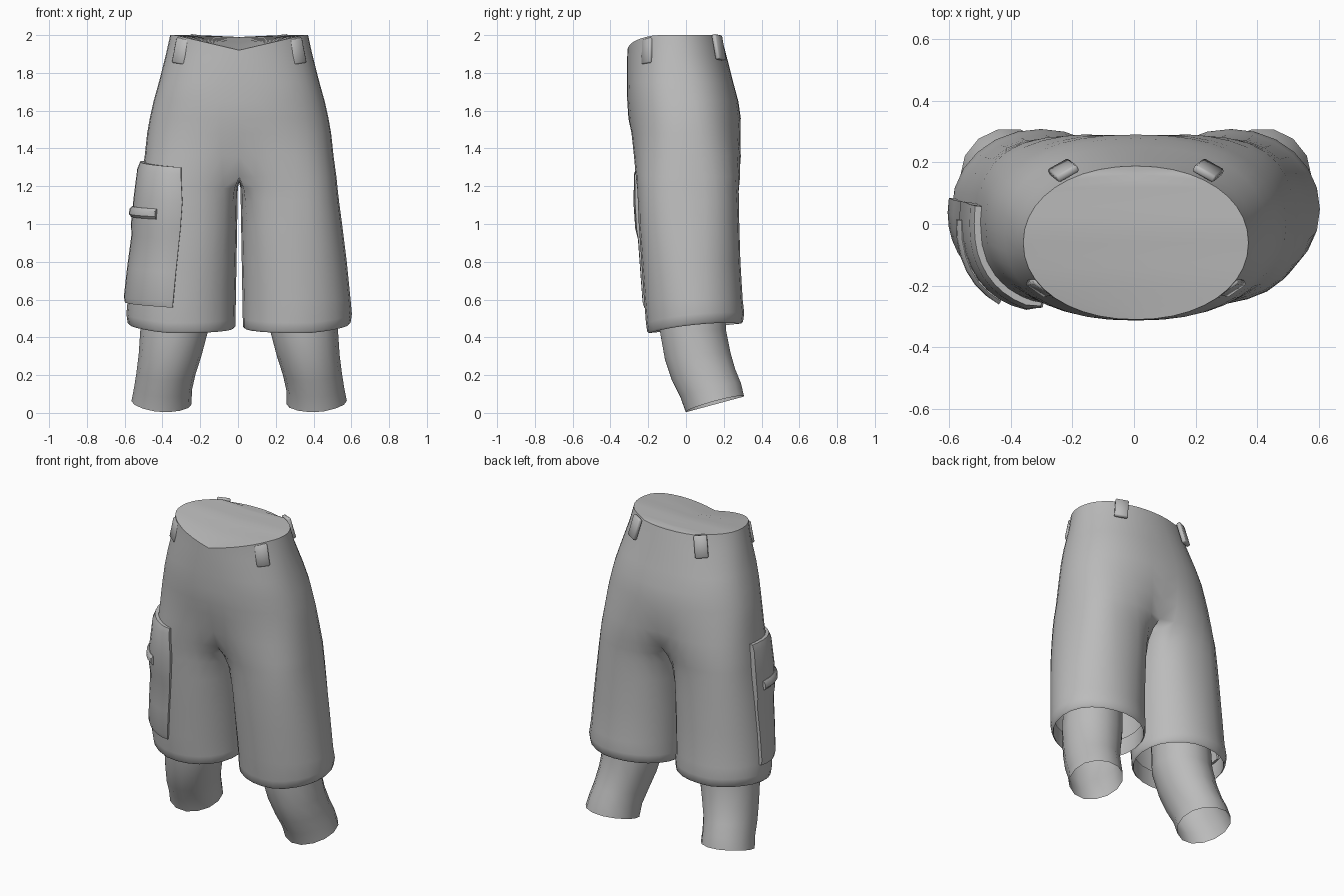
import bpy, bmesh, math
from mathutils import Vector, Matrix

if "Cube" in bpy.data.objects:
    bpy.data.objects.remove(bpy.data.objects["Cube"])

SHIFT = 0.006
fabric = bpy.data.materials.new("grey_fabric")
fabric.diffuse_color = (0.5, 0.5, 0.5, 1)
fabric.use_nodes = True
fabric.node_tree.nodes["Principled BSDF"].inputs["Base Color"].default_value = fabric.diffuse_color

# height, outer half width, front y, back y, blend from pelvis (0) to leg (1)
PROFILE = [
    (2.00, .365, -.31, .188, 0), (1.90, .387, -.312, .212, 0), (1.75, .425, -.313, .25, 0),
    (1.65, .453, -.311, .277, 0), (1.56, .473, -.305, .29, 0), (1.48, .487, -.297, .297, .08),
    (1.36, .50, -.293, .308, .25), (1.25, .515, -.283, .304, .5), (1.19, .521, -.272, .294, .68),
    (1.12, .529, -.26, .285, .88), (1.00, .545, -.25, .282, 1), (.80, .570, -.236, .288, 1),
    (.60, .590, -.222, .30, 1), (.50, .597, -.212, .308, 1), (.455, .59, -.206, .302, 1)]
ARC, INNER = 20, 4
CROTCH = 1.25


def power(v, p):
    return math.copysign(abs(v) ** p, v)


def params(z):
    for a, b in zip(PROFILE, PROFILE[1:]):
        if z >= b[0]:
            f = (a[0] - z) / (a[0] - b[0])
            return [p + (q - p) * f for p, q in zip(a, b)]
    return PROFILE[-1]


def leg_point(deg, z):
    _, X, yf, yb, w = params(z)
    gap = .006 + .014 * max(0, (CROTCH - z) / .8)
    p = .8 + .18 * min(1, max(0, (1.2 - z) / .6))
    t = math.radians(deg)
    x = (X + gap) / 2 + (X - gap) / 2 * power(math.sin(t), p)
    return Vector((x, (yf + yb) / 2 - (yb - yf) / 2 * power(math.cos(t), p), z))


def surface(s, z):
    """Point on the outer side, s = 0 front centre to 1 back centre."""
    _, X, yf, yb, w = params(z)
    t = math.pi * s
    p = .95 if z > 1.8 else .85
    pelvis = Vector((X * abs(math.sin(t)) ** p,
                     (yf + yb) / 2 - (yb - yf) / 2 * power(math.cos(t), p), z))
    return pelvis.lerp(leg_point(-60 + 300 * s, z), w)


def finish(name, bm, mirror=False, angle=40):
    bmesh.ops.recalc_face_normals(bm, faces=bm.faces)
    me = bpy.data.meshes.new(name)
    bm.to_mesh(me)
    bm.free()
    me.materials.append(fabric)
    ob = bpy.data.objects.new(name, me)
    bpy.context.collection.objects.link(ob)
    ob.location.x = SHIFT
    bpy.ops.object.select_all(action='DESELECT')
    ob.select_set(True)
    bpy.context.view_layer.objects.active = ob
    if mirror:
        # mirror about the centre plane of the garment
        m = ob.modifiers.new("mirror", 'MIRROR')
        m.use_clip = True
        m.merge_threshold = .002
    bpy.ops.object.shade_smooth_by_angle(angle=math.radians(angle))
    return ob


def skin(bm, a, b, closed):
    n = len(a)
    for i in range(n if closed else n - 1):
        j = (i + 1) % n
        bm.faces.new((a[i], a[j], b[j], b[i]))


# Shorts: open half rings for the pelvis, closed rings for the leg
bm = bmesh.new()
prev = None
rim = []
for z in [r[0] for r in PROFILE]:
    pts = [surface(i / ARC, z) for i in range(ARC + 1)]
    if z >= CROTCH:
        pts[0].x = pts[-1].x = 0
        for p in pts:
            front = p.y < -.06
            dip = max(0, 1 - p.x / .34) if front else 0
            if z > 1.95:      # waist dips to a point at the front
                p.z -= .08 * dip + (.01 if p.y > .15 else 0)
            elif z > 1.85:
                p.z -= .04 * dip
    if z == CROTCH:
        a, b = pts[0], pts[-1]
        pts += [b.lerp(a, k / INNER) - Vector((0, 0, .03 * math.sin(math.pi * k / INNER)))
                for k in range(1, INNER)]
    elif z < CROTCH:
        pts += [leg_point(240 + 60 * k / INNER, z) for k in range(1, INNER)]
        if z <= .5:           # hem is lower in front
            for p in pts:
                p.z += .10 * (p.y + .1) - .012 + .02 * max(0, (p.x - .4) / .2)
    row = [bm.verts.new(p) for p in pts]
    if prev:
        skin(bm, prev, row, len(prev) > ARC + 1)
    else:
        rim = row
    prev = row
# turned-in hem
centre = Vector((.305, .045, 0))
hem = prev
for scale, z in ((.965, -.010), (.955, .01), (.96, .10)):
    row = []
    for v in hem:
        p = centre + (v.co - centre) * scale
        p.z = v.co.z + z
        row.append(bm.verts.new(p))
    skin(bm, prev, row, True)
    prev = row
# waist cap
mid = [rim[0]] + [bm.verts.new((0, v.co.y, 1.92 + .07 * min(1, (v.co.y + .31) / .3)))
                  for v in rim[1:-1]] + [rim[-1]]
for i in range(ARC):
    quad = list(dict.fromkeys((rim[i], rim[i + 1], mid[i + 1], mid[i])))
    bm.faces.new(quad)
finish("shorts", bm, mirror=True, angle=60)

# Lower legs, open at the bottom: height, centre x, centre y, radius x, radius y
LEG = [(.72, .33, .03, .175, .175), (.44, .343, .036, .18, .18), (.30, .366, .062, .166, .178),
       (.20, .388, .093, .156, .172), (.12, .403, .13, .153, .164), (.045, .411, .153, .159, .158)]
bm = bmesh.new()
prev = None
for z, cx, cy, rx, ry in LEG:
    row = []
    for i in range(14):
        t = 2 * math.pi * i / 14
        tilt = min(1, max(0, (.44 - z) / .38))
        zz = z + tilt * (.27 * ry * math.sin(t) + .018 * max(0, math.cos(t)))
        row.append(bm.verts.new((cx + rx * math.cos(t), cy + ry * math.sin(t), zz)))
    if prev:
        skin(bm, prev, row, True)
    else:
        bm.faces.new(row)
    prev = row
finish("lower_legs", bm, mirror=True)


def wrap_panel(name, s0, s1, z0, z1, rise, layers, slant=0, edge=1, nu=10):
    """Padded panel on the left side that follows the shorts; layers = (height fraction, thickness)."""
    bm = bmesh.new()
    grids = []
    for depth in (0, 1):
        grid = []
        for v, thick in layers:
            row = []
            for i in range(nu + 1):
                u = i / nu
                a = s0 - slant * (v - .5)
                s = a + (s1 - a) * u
                z = z0 + (z1 - z0) * v + rise * u
                p = surface(s, z)
                d = surface(s + .01, z) - surface(s - .01, z)
                n = Vector((-d.y, d.x, 0)).normalized()
                if n.dot(p - Vector((.25, .03, z))) < 0:
                    n = -n
                p += n * (thick * (edge if i == 0 else 1) if depth else -.015)
                row.append(bm.verts.new((-p.x, p.y, p.z)))
            grid.append(row)
        grids.append(grid)
    for grid in grids:
        for a, b in zip(grid, grid[1:]):
            skin(bm, a, b, False)
    inner, outer = grids
    for k in (0, -1):
        skin(bm, inner[k], outer[k], False)
        skin(bm, [r[k] for r in inner], [r[k] for r in outer], False)
    return finish(name, bm)


# Cargo pocket with a fuller flap, and its closing strap
wrap_panel("cargo_pocket", .217, .53, .557, 1.30, .033,
           [(0, .014), (.04, .022), (.25, .020), (.48, .018), (.56, .028), (.75, .032),
            (.95, .030), (1, .020)], slant=.025, edge=.5)
wrap_panel("pocket_strap", .30, .50, 1.025, 1.08, .015,
           [(0, .034), (.25, .046), (.75, .046), (1, .034)], nu=6)


# Belt loops: position, turn about z, lean, roll
def belt_loop(name, pos, turn, lean, roll):
    bm = bmesh.new()
    bmesh.ops.create_cube(bm, size=1)
    bmesh.ops.scale(bm, vec=(.078, .026, .135), verts=bm.verts)
    bmesh.ops.bevel(bm, geom=list(bm.edges), offset=.006, segments=1, affect='EDGES')
    rot = (Matrix.Rotation(turn, 4, 'Z') @ Matrix.Rotation(lean, 4, 'X')
           @ Matrix.Rotation(roll, 4, 'Y'))
    bmesh.ops.transform(bm, matrix=Matrix.Translation(pos) @ rot, verts=bm.verts)
    finish(name, bm, angle=50)


for side, label in ((1, "left"), (-1, "right")):
    belt_loop("front_belt_loop_" + label, (side * .308, -.205, 1.915), side * math.radians(33),
              math.radians(-8), side * math.radians(-8))
    belt_loop("back_belt_loop_" + label, (side * .235, .174, 1.935), side * math.radians(-28),
              math.radians(14), side * math.radians(-6))
